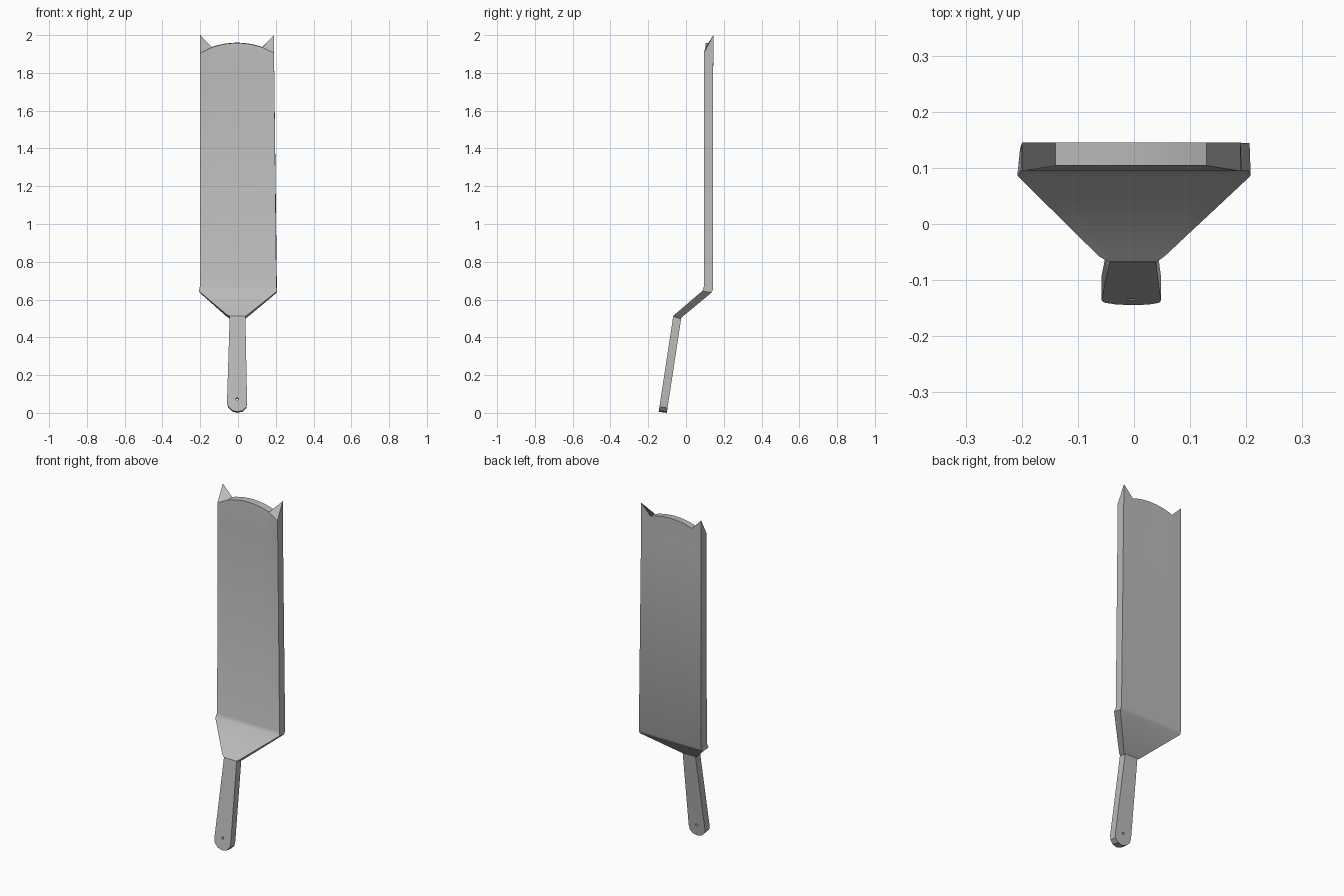
import bpy, bmesh, math

if "Cube" in bpy.data.objects:
    bpy.data.objects.remove(bpy.data.objects["Cube"])

steel = bpy.data.materials.new("grey steel")
steel.diffuse_color = (0.5, 0.5, 0.5, 1)
steel.use_nodes = True
steel.node_tree.nodes["Principled BSDF"].inputs["Base Color"].default_value = steel.diffuse_color


def finish(name, bm, angle):
    bmesh.ops.recalc_face_normals(bm, faces=bm.faces)
    me = bpy.data.meshes.new(name)
    bm.to_mesh(me)
    bm.free()
    ob = bpy.data.objects.new(name, me)
    bpy.context.collection.objects.link(ob)
    me.materials.append(steel)
    bpy.ops.object.select_all(action='DESELECT')
    ob.select_set(True)
    bpy.context.view_layer.objects.active = ob
    bpy.ops.object.shade_smooth_by_angle(angle=math.radians(angle))
    return ob


# blade and sloped neck: rows of (y, z, x left, x right) around the side profile
front = [(-0.068, 0.512, -0.044, 0.040), (-0.058, 0.522, -0.062, 0.054),
         (0.086, 0.645, -0.208, 0.208), (0.095, 0.668, -0.202, 0.204),
         (0.095, 1.80, -0.20, 0.192)]
back = [(0.144, 1.80, -0.20, 0.192), (0.144, 0.655, -0.20, 0.206),
        (0.135, 0.637, -0.203, 0.206), (-0.020, 0.508, -0.058, 0.052),
        (-0.032, 0.498, -0.042, 0.038)]
# columns across the width: fork tips at the ends, a shallow arc between
columns = [-1.0] + [-0.69 + 1.38 * i / 12 for i in range(13)] + [1.0]

bm = bmesh.new()
rings = []
for t in columns:
    tip = abs(t) == 1.0
    arc = 1.96 - 0.023 * (t / 0.69) ** 2
    top = [(0.094 if tip else 0.104, 1.905 if tip else arc - 0.002, -0.20, 0.19),
           (0.145, 2.0 if tip else arc, -0.20, 0.19)]
    rings.append([bm.verts.new((l + (r - l) * (t + 1) / 2, y, z))
                  for y, z, l, r in front + top + back])
for a, b in zip(rings, rings[1:]):
    for i in range(len(a)):
        j = (i + 1) % len(a)
        bm.faces.new((a[i], b[i], b[j], a[j]))
# end caps as paired quads along the sides
for ring in (rings[0], rings[-1]):
    n = len(ring)
    for i in range(n // 2 - 1):
        bm.faces.new((ring[i], ring[i + 1], ring[n - 2 - i], ring[n - 1 - i]))
finish("blade", bm, 35)

# tapered handle with rounded end, leaning back
outline = [(-0.044, 0.512), (-0.058, 0.062), (-0.053, 0.035), (-0.032, 0.014),
           (-0.005, 0.006), (0.025, 0.012), (0.044, 0.032), (0.048, 0.06),
           (0.039, 0.512)]
bm = bmesh.new()
face = bm.faces.new([bm.verts.new((x, -0.1455 + 0.152 * z, z)) for x, z in outline])
ext = bmesh.ops.extrude_face_region(bm, geom=[face])
for v in ext["geom"]:
    if isinstance(v, bmesh.types.BMVert):
        v.co.y += 0.043
        v.co.z -= 0.006
handle = finish("handle", bm, 30)

# hanging hole
bpy.ops.mesh.primitive_cylinder_add(vertices=12, radius=0.007, depth=0.2,
                                    location=(-0.005, -0.113, 0.07),
                                    rotation=(math.radians(82), 0, 0))
cutter = bpy.context.object
cutter.name = "hole_cutter"
cutter.data.materials.append(steel)
cutter.hide_render = True
cutter.hide_set(True)
mod = handle.modifiers.new("hanging hole", 'BOOLEAN')
mod.object = cutter
mod.operation = 'DIFFERENCE'
mod.solver = 'EXACT'
